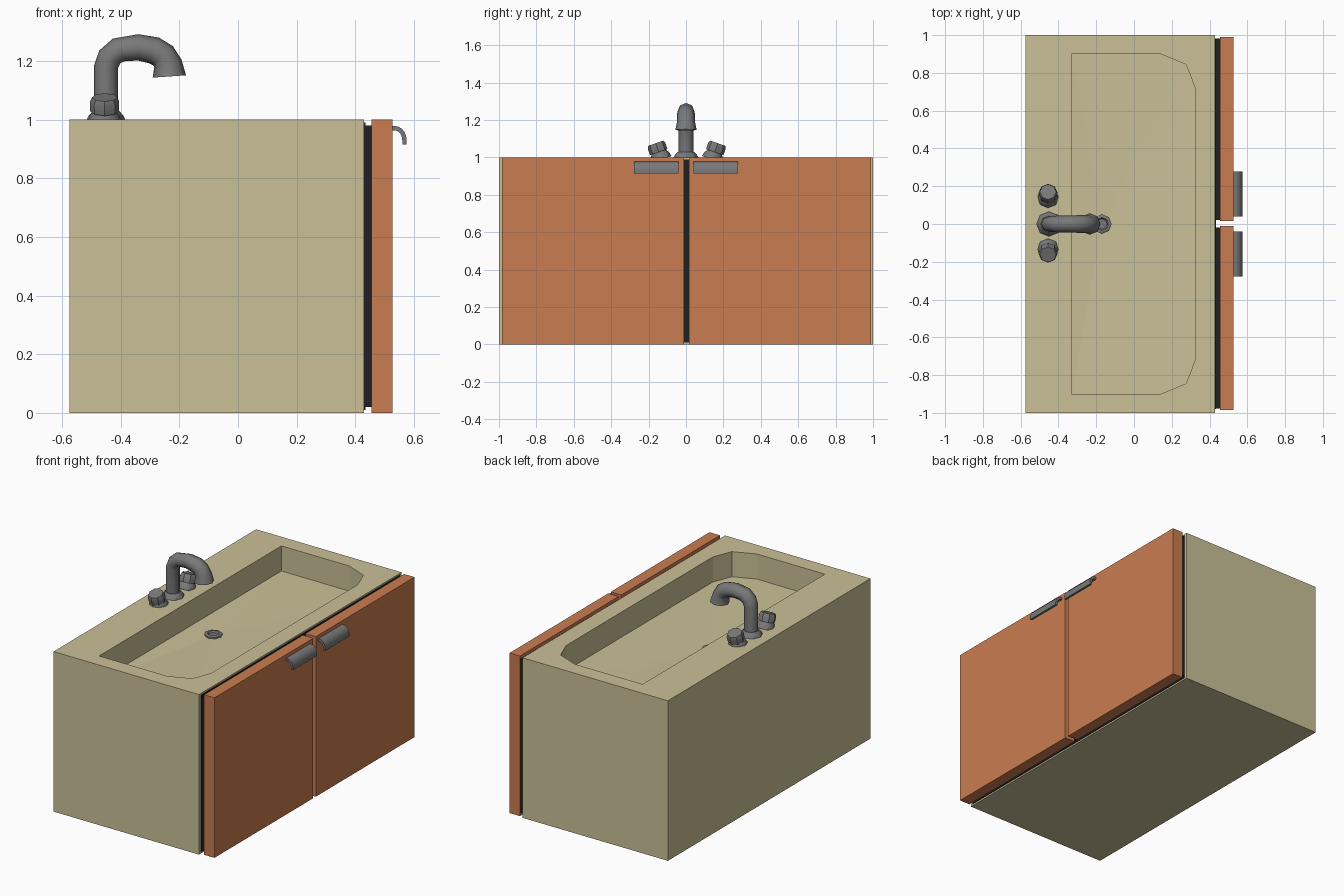
import bpy, bmesh, math
from mathutils import Matrix, Vector

cube = bpy.data.objects.get("Cube")
if cube:
    bpy.data.objects.remove(cube, do_unlink=True)


def material(name, rgb):
    m = bpy.data.materials.new(name)
    m.use_nodes = True
    m.diffuse_color = (*rgb, 1)
    m.node_tree.nodes["Principled BSDF"].inputs["Base Color"].default_value = (*rgb, 1)
    return m


CREAM = material("cream", (0.59, 0.53, 0.31))
ORANGE = material("terracotta", (0.59, 0.205, 0.082))
METAL = material("grey metal", (0.19, 0.19, 0.19))
BLACK = material("black", (0.015, 0.015, 0.016))


def finish(name, bm, mat, smooth=0):
    bmesh.ops.recalc_face_normals(bm, faces=bm.faces[:])
    mesh = bpy.data.meshes.new(name)
    bm.to_mesh(mesh)
    bm.free()
    mesh.materials.append(mat)
    ob = bpy.data.objects.new(name, mesh)
    bpy.context.collection.objects.link(ob)
    if smooth:
        bpy.ops.object.select_all(action='DESELECT')
        ob.select_set(True)
        bpy.context.view_layer.objects.active = ob
        bpy.ops.object.shade_smooth_by_angle(angle=math.radians(smooth))
    return ob


def box(name, mat, lo, hi):
    bm = bmesh.new()
    lo, hi = Vector(lo), Vector(hi)
    bmesh.ops.create_cube(bm, size=1, matrix=Matrix.Translation((lo + hi) / 2)
                          @ Matrix.Diagonal((*(hi - lo), 1)))
    return finish(name, bm, mat)


def prism(bm, points, offset):
    """Extrude a flat outline; returns the starting face."""
    face = bm.faces.new([bm.verts.new(p) for p in points])
    ext = bmesh.ops.extrude_face_region(bm, geom=[face], use_keep_orig=True)
    verts = [g for g in ext["geom"] if isinstance(g, bmesh.types.BMVert)]
    bmesh.ops.translate(bm, verts=verts, vec=offset)
    return face


def tube(name, rings, mat, matrix=Matrix(), sides=8, caps=True, smooth=40):
    """Skin rings of (centre, radius, tilt about y)."""
    bm = bmesh.new()
    loops = []
    for centre, radius, tilt in rings:
        turn = Matrix.Rotation(tilt, 3, 'Y')
        loop = []
        for i in range(sides):
            a = 2 * math.pi * i / sides
            p = turn @ Vector((radius * math.cos(a), radius * math.sin(a), 0))
            loop.append(bm.verts.new(matrix @ (Vector(centre) + p)))
        loops.append(loop)
    for a, b in zip(loops, loops[1:]):
        for i in range(sides):
            j = (i + 1) % sides
            bm.faces.new((a[i], a[j], b[j], b[i]))
    if caps:
        bm.faces.new(loops[0])
        bm.faces.new(loops[-1])
    return finish(name, bm, mat, smooth)


def lathe(name, profile, mat, matrix):
    return tube(name, [((0, 0, z), r, 0) for r, z in profile], mat, matrix)


# Tub body with a recessed basin, dished towards the drain
body = box("tub_body", CREAM, (-0.575, -1, 0), (0.43, 1, 1))
half = [(-0.33, 0.9), (0.14, 0.9), (0.275, 0.845), (0.322, 0.725)]
outline = half + [(x, -y) for x, y in reversed(half)]
bm = bmesh.new()
floor = prism(bm, [(x, y, 0.843) for x, y in outline], (0, 0, 0.3))
centre = bmesh.ops.poke(bm, faces=[floor])["verts"][0]
centre.co = (-0.17, 0, 0.828)
cutter = finish("basin_cutter", bm, CREAM)
cutter.hide_render = True
cut = body.modifiers.new("basin", 'BOOLEAN')
cut.operation, cut.solver, cut.object = 'DIFFERENCE', 'EXACT', cutter
bpy.context.view_layer.objects.active = body
bpy.ops.object.modifier_apply(modifier=cut.name)
bpy.data.objects.remove(cutter, do_unlink=True)

# Drain ring and its dark hole
lathe("drain_ring", [(0.052, 0.815), (0.052, 0.838), (0.046, 0.842), (0.034, 0.842),
                     (0.028, 0.832)], METAL, Matrix.Translation((-0.17, 0, 0)))

# Front backing, doors and curved handles
box("gap_backing", BLACK, (0.429, -0.98, 0.01), (0.434, 0.98, 0.99))
for side, s in (("left", 1), ("right", -1)):
    def span(a, b):
        return sorted((s * a + 0.0025, s * b + 0.0025))
    y0, y1 = span(0.02, 0.98)
    box(side + "_door_seal", BLACK, (0.43, y0, 0.02), (0.455, y1, 0.98))
    y0, y1 = span(0.0125, 0.9875)
    box(side + "_door", ORANGE, (0.455, y0, 0), (0.527, y1, 1))
    y0, y1 = span(0.04, 0.278)
    y0, y1 = y0 - 0.003, y1 - 0.003
    arc = [math.radians(90 - 18 * i) for i in range(6)]
    strip = [(0.525, 0.978)] + [(0.535 + 0.04 * math.cos(a), 0.93 + 0.048 * math.sin(a)) for a in arc]
    strip += [(0.575, 0.915), (0.56, 0.915)]
    strip += [(0.535 + 0.025 * math.cos(a), 0.93 + 0.033 * math.sin(a)) for a in reversed(arc)]
    strip += [(0.525, 0.963)]
    bm = bmesh.new()
    prism(bm, [(x, y0, z) for x, z in strip], (0, y1 - y0, 0))
    finish(side + "_handle", bm, METAL, 30)

    # Tap knob leaning outwards
    place = Matrix.Translation((-0.455, s * 0.14 + 0.004, 1)) @ Matrix.Rotation(-s * math.radians(19), 4, 'X')
    lathe(side + "_tap_knob", [(0.058, -0.012), (0.052, 0.012), (0.04, 0.03), (0.049, 0.03),
                               (0.05, 0.065), (0.043, 0.08)], METAL, place)

# Faucet flange and bent spout
lathe("faucet_flange", [(0.066, 1.0), (0.058, 1.015), (0.044, 1.03)], METAL,
      Matrix.Translation((-0.45, 0, 0)))
path = [(-0.45, 1.0, 0.041, 0), (-0.45, 1.18, 0.041, 5), (-0.437, 1.214, 0.042, 30),
        (-0.405, 1.238, 0.044, 60), (-0.34, 1.246, 0.045, 90), (-0.287, 1.236, 0.047, 112),
        (-0.256, 1.218, 0.047, 136), (-0.239, 1.192, 0.048, 165), (-0.234, 1.147, 0.057, 176),
        (-0.235, 1.147, 0.045, 176), (-0.237, 1.165, 0.04, 174)]
tube("faucet_spout", [((x, 0, z), r, math.radians(t)) for x, z, r, t in path], METAL, smooth=50)
